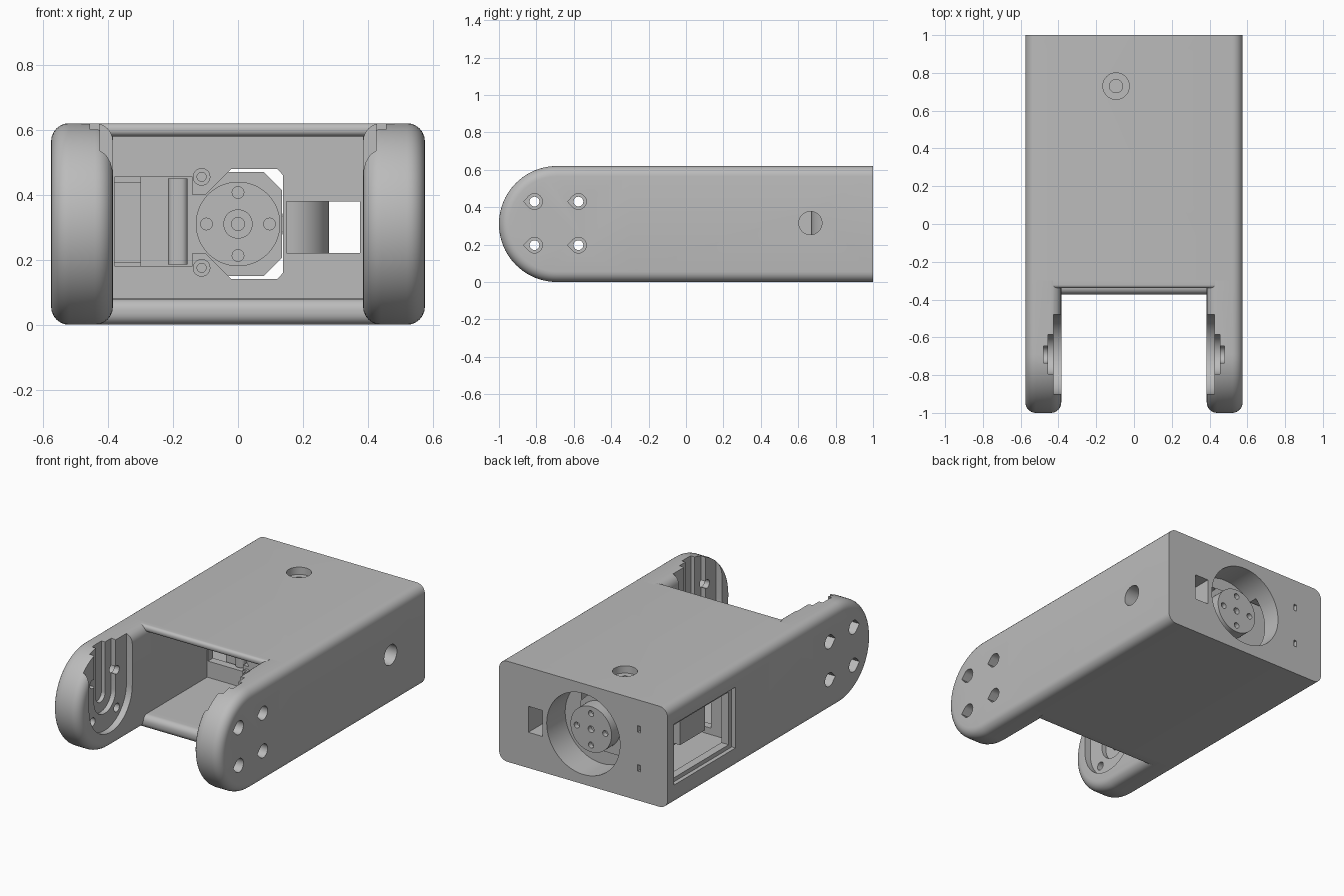
import bpy, bmesh, math

cube = bpy.data.objects.get("Cube")
if cube:
    bpy.data.objects.remove(cube, do_unlink=True)

grey = bpy.data.materials.new("plain grey")
grey.use_nodes = True
COLOUR = (0.5, 0.5, 0.5, 1)
grey.diffuse_color = COLOUR
grey.node_tree.nodes["Principled BSDF"].inputs["Base Color"].default_value = COLOUR

ORDER = {"x": lambda t, u, v: (t, u, v),
         "y": lambda t, u, v: (u, t, v),
         "z": lambda t, u, v: (u, v, t)}


def arc(u, v, r, a0, a1, n=16):
    angles = [math.radians(a0 + (a1 - a0) * i / n) for i in range(n + 1)]
    return [(u + r * math.cos(a), v + r * math.sin(a)) for a in angles]


def circle(u, v, r, n=40):
    return arc(u, v, r, 0, 360, n)[:-1]


def rect(u0, u1, v0, v1):
    return [(u0, v0), (u1, v0), (u1, v1), (u0, v1)]


def prism(name, pts, axis, a, b, bevel=0, pick=None):
    """Extrude a 2D outline along an axis; round the edges chosen by pick."""
    bm = bmesh.new()
    place = ORDER[axis]
    ends = [[bm.verts.new(place(t, u, v)) for u, v in pts] for t in (a, b)]
    bm.faces.new(ends[0])
    bm.faces.new(ends[1])
    for i in range(len(pts)):
        j = (i + 1) % len(pts)
        bm.faces.new((ends[0][i], ends[0][j], ends[1][j], ends[1][i]))
    bmesh.ops.recalc_face_normals(bm, faces=bm.faces)
    if bevel:
        edges = [e for e in bm.edges if pick(*[v.co for v in e.verts])]
        bmesh.ops.bevel(bm, geom=edges, offset=bevel, segments=6,
                        profile=0.5, affect="EDGES")
    mesh = bpy.data.meshes.new(name)
    bm.to_mesh(mesh)
    bm.free()
    mesh.materials.append(grey)
    obj = bpy.data.objects.new(name, mesh)
    bpy.context.collection.objects.link(obj)
    return obj


def activate(obj):
    bpy.ops.object.select_all(action="DESELECT")
    obj.select_set(True)
    bpy.context.view_layer.objects.active = obj


def cut(obj, pts, axis, a, b):
    cutter = prism("cutter", pts, axis, a, b)
    mod = obj.modifiers.new("cut", "BOOLEAN")
    mod.operation, mod.solver, mod.object = "DIFFERENCE", "EXACT", cutter
    activate(obj)
    bpy.ops.object.modifier_apply(modifier=mod.name)
    bpy.data.objects.remove(cutter, do_unlink=True)


W, H, MID, INNER, R = 0.575, 0.62, 0.31, 0.385, 0.055
FRONT, PIVOT = -0.3, -0.69

# Main housing with rounded long edges
section = []
for u, v, a in ((W - R, H - R, 0), (R - W, H - R, 90), (R - W, R, 180), (W - R, R, 270)):
    section += arc(u, v, R, a, a + 90, 6)
housing = prism("housing", section, "y", FRONT, 1)

# Open front bay and motor cavity
cut(housing, rect(-INNER, INNER, 0.08, 0.58), "y", FRONT - 0.05, 0.25)
cut(housing, rect(-0.5, 0.14, 0.14, 0.48), "y", 0.3, 0.88)
window = [(-0.02, 0.48), (0.12, 0.48), (0.139, 0.46), (0.139, 0.16), (0.12, 0.14),
          (-0.02, 0.14), (-0.1, 0.22), (-0.15, 0.22), (-0.15, 0.4), (-0.1, 0.4)]
cut(housing, window, "y", 0.2, 0.4)
cut(housing, rect(-0.38, -0.14, 0.18, 0.455), "y", 0.2, 0.4)

# Service opening in one side, with a stepped rim
cut(housing, rect(0.34, 0.94, 0.125, 0.5), "x", -0.6, -0.55)
cut(housing, rect(0.37, 0.91, 0.15, 0.475), "x", -0.6, -0.45)

# Round recess in the back, cable channel and side hole
cut(housing, circle(0, MID, 0.25, 64), "y", 0.82, 1.1)
channel = [(0.15, 0.2), (0.375, 0.2), (0.375, 1.1), (0.28, 1.1)]
channel += arc(0.15, 0.8, 0.13, 0, -90, 12)
cut(housing, channel, "z", 0.22, 0.38)
cut(housing, circle(0.665, 0.315, 0.062), "x", 0.3, 0.7)

# Counterbored screw hole on top, slots in the back
cut(housing, circle(-0.095, 0.73, 0.07), "z", 0.575, 0.7)
cut(housing, circle(-0.095, 0.73, 0.035), "z", 0.4, 0.7)
for z in (0.2, 0.44):
    cut(housing, rect(-0.39, -0.37, z - 0.02, z + 0.02), "y", 0.95, 1.1)

# Rounded lips at the front of the ceiling and floor
prism("ceiling_lip", rect(-0.34, FRONT, 0.58, H), "x", -0.43, 0.43, 0.018,
      lambda p, q: p.y < -0.33 and q.y < -0.33 and abs(p.x - q.x) > 0.1)
prism("floor_lip", rect(-0.372, FRONT, 0, 0.08), "x", -0.43, 0.43, 0.035,
      lambda p, q: p.y < -0.33 and q.y < -0.33 and abs(p.x - q.x) > 0.1)

# Two rounded fork arms
profile = arc(PIVOT, MID, MID, 90, 270, 40) + [(FRONT, 0), (FRONT, H)]
for side, s in (("left", 1), ("right", -1)):
    arm = prism(side + "_arm", profile, "x", s * INNER, s * W, R,
                lambda p, q: abs(p.x - q.x) < 0.01 and min(p.y, q.y) < FRONT - 0.01)
    # Stepped U-shaped slots, open at the top
    for r, depth in ((0.21, 0.425), (0.105, 0.455), (0.045, 0.48)):
        slot = arc(PIVOT, MID, r, 180, 360, 24) + [(PIVOT + r, 0.7), (PIVOT - r, 0.7)]
        cut(arm, slot, "x", s * 0.35, s * depth)
    # Screw holes with teardrop counterbores
    for y in (-0.81, -0.575):
        for z in (0.197, 0.43):
            drop = arc(y, z, 0.042, -135, 135, 24) + [(y - 0.058, z)]
            cut(arm, drop, "x", s * 0.46, s * 0.7)
            cut(arm, circle(y, z, 0.026, 24), "x", s * 0.35, s * 0.7)

# Motor block inside the cavity
body = [(-0.3, 0.15), (0.08, 0.15), (0.135, 0.205),
        (0.135, 0.415), (0.08, 0.47), (-0.3, 0.47)]
prism("motor_body", body, "y", 0.31, 0.84)
prism("motor_shoulder", rect(0.27, 0.34, 0.185, 0.45), "x", -0.215, -0.155, 0.02,
      lambda p, q: p.y < 0.28 and q.y < 0.28 and abs(p.z - q.z) > 0.1)
prism("motor_plug", rect(-0.38, -0.27, 0.19, 0.44), "y", 0.36, 0.6)

# Horn discs on both faces of the motor
for name, y0, y1, r in (("front_disc", 0.245, 0.33, 0.13), ("back_disc", 0.82, 0.925, 0.14)):
    disc = prism(name, circle(0, MID, r, 56), "y", y0, y1)
    outer = y0 if name == "front_disc" else y1
    cut(disc, circle(0, MID, 0.02, 24), "y", outer - 0.03, outer + 0.03)
    for i in range(4):
        a = i * math.pi / 2
        hole = circle(0.097 * math.cos(a), MID + 0.097 * math.sin(a), 0.018, 24)
        cut(disc, hole, "y", outer - 0.03, outer + 0.03)
hub = prism("front_hub", circle(0, MID, 0.045), "y", 0.235, 0.26)
cut(hub, circle(0, MID, 0.02, 24), "y", 0.2, 0.255)

# Screw bosses on the bay wall
for name, z in (("lower_boss", 0.175), ("upper_boss", 0.455)):
    boss = prism(name, circle(-0.112, z, 0.027, 28), "y", 0.235, 0.26)
    cut(boss, circle(-0.112, z, 0.014, 20), "y", 0.2, 0.255)

# Smooth the rounded surfaces, keep hard edges crisp
for obj in [o for o in bpy.context.scene.objects if o.type == "MESH"]:
    if obj.data.materials and obj.data.materials[0] == grey:
        activate(obj)
        bpy.ops.object.shade_smooth_by_angle(angle=math.radians(30))
